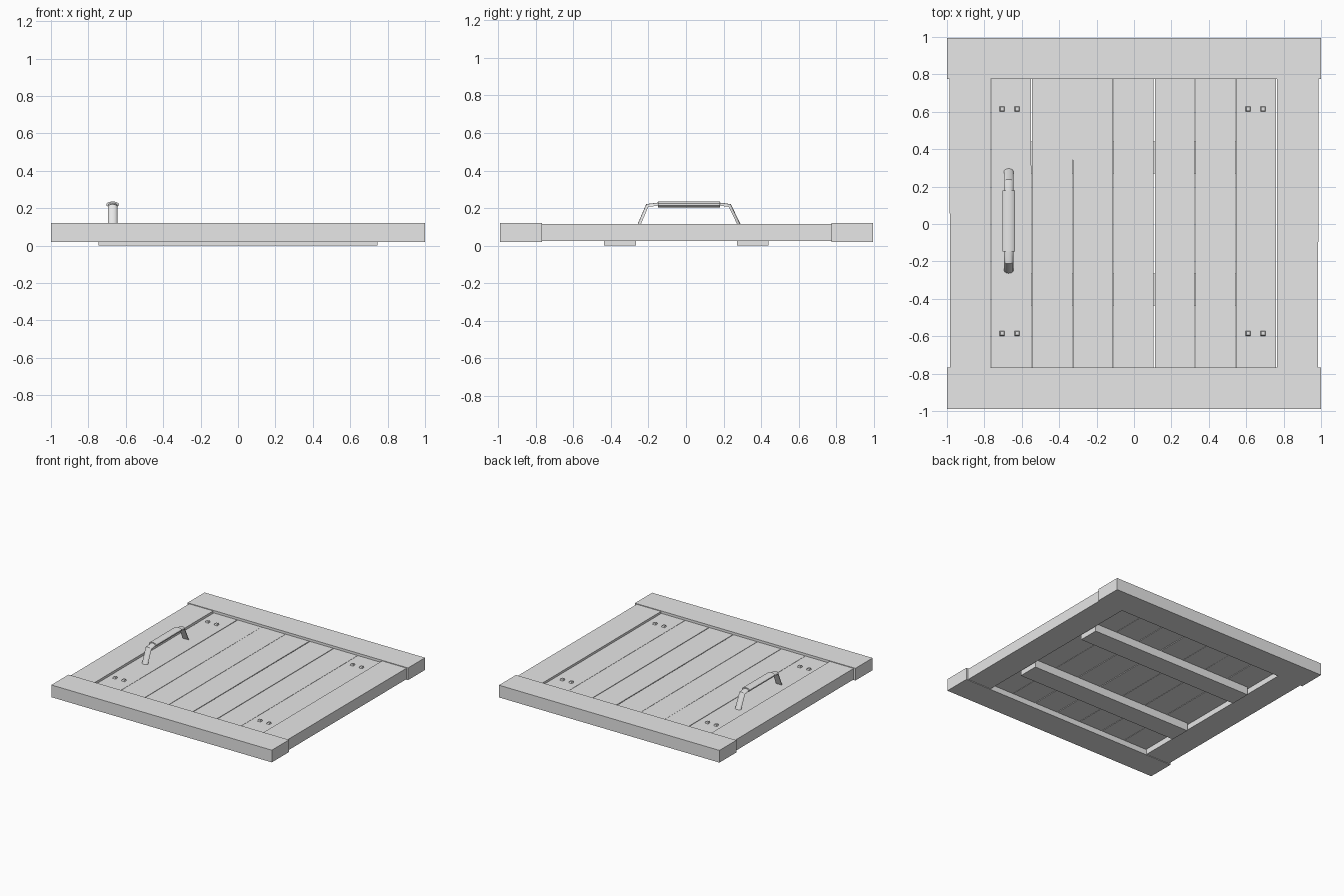
import bpy, bmesh, math, random
from mathutils import Vector

random.seed(4)
if "Cube" in bpy.data.objects:
    bpy.data.objects.remove(bpy.data.objects["Cube"])

grey = bpy.data.materials.new("plain_grey")
grey.use_nodes = True
grey.diffuse_color = (0.8, 0.8, 0.8, 1)
grey.node_tree.nodes["Principled BSDF"].inputs["Base Color"].default_value = (0.8, 0.8, 0.8, 1)


def finish(name, bm):
    bmesh.ops.recalc_face_normals(bm, faces=bm.faces)
    mesh = bpy.data.meshes.new(name)
    bm.to_mesh(mesh)
    bm.free()
    mesh.materials.append(grey)
    obj = bpy.data.objects.new(name, mesh)
    bpy.context.collection.objects.link(obj)
    return obj


def board(name, x, y, z, wobble=0.0, top_scale=1.0):
    """Box between the (low, high) limits, with slightly uneven corners."""
    bm = bmesh.new()
    bmesh.ops.create_cube(bm, size=1)
    for v in bm.verts:
        s = top_scale if v.co.z > 0 else 1
        v.co = [(lo + hi) / 2 + c * k * (hi - lo)
                for c, k, (lo, hi) in zip(v.co, (s, s, 1), (x, y, z))]
    # Shift each vertical corner edge as one, to keep sides upright
    for cx in x:
        for cy in y:
            shift = random.uniform(-wobble, wobble)
            for v in bm.verts:
                if abs(v.co.x - cx) < 0.01 and abs(v.co.y - cy) < 0.01 and wobble:
                    v.co.x += shift
    return finish(name, bm)


# Outer frame: end rails and slightly thinner side stiles
board("front_rail", (-1, 1), (-0.99, -0.767), (0.02, 0.12))
board("back_rail", (-1, 1), (0.775, 0.995), (0.02, 0.12))
board("right_stile", (-0.985, -0.767), (-0.767, 0.775), (0.025, 0.115), 0.002)
board("left_stile", (0.765, 0.985), (-0.767, 0.775), (0.025, 0.115), 0.002)

# Recessed planks with hairline gaps
count, start, end = 7, -0.765, 0.762
pitch = (end - start) / count
for i in range(count):
    x0 = start + i * pitch
    board(f"plank_{i + 1}", (x0 + 0.002, x0 + pitch - 0.002), (-0.768, 0.776),
          (0.065, 0.1), 0.002)

# Cross battens underneath
board("front_batten", (-0.745, 0.745), (-0.435, -0.265), (0, 0.066))
board("back_batten", (-0.745, 0.745), (0.27, 0.44), (0, 0.066))

# Raised square nail heads near the plank corners
for i, x in enumerate((-0.705, -0.625, 0.61, 0.69)):
    for side, y in (("front", -0.585), ("back", 0.615)):
        board(f"{side}_nail_{i + 1}", (x - 0.014, x + 0.014), (y - 0.014, y + 0.014),
              (0.098, 0.113), 0, 0.7)


def sweep(name, path, section, x):
    """Sweep a section (across, outward) along a path of (y, z) points."""
    bm = bmesh.new()
    pts = [Vector(p) for p in path]
    rings = []
    for i, p in enumerate(pts):
        a = (p - pts[i - 1]).normalized() if i else (pts[1] - p).normalized()
        b = (pts[i + 1] - p).normalized() if i < len(pts) - 1 else a
        t = (a + b).normalized()
        n = Vector((-t.y, t.x)) / max(t.dot(a), 0.5)
        rings.append([bm.verts.new((x + u, p.x + n.x * w, p.y + n.y * w)) for u, w in section])
    m = len(section)
    for r, s in zip(rings, rings[1:]):
        for k in range(m):
            bm.faces.new((r[k], r[(k + 1) % m], s[(k + 1) % m], s[k]))
    bm.faces.new(rings[0])
    bm.faces.new(rings[-1])
    return finish(name, bm)


# Pull handle: bent half-round bar with a thicker grip
handle_x = -0.67
bar = [(0.026 * math.cos(a), 0.016 * math.sin(a) - 0.006)
       for a in (math.pi * k / 6 for k in range(7))]
sweep("handle_bar", [(-0.255, 0.095), (-0.205, 0.212), (-0.15, 0.219),
                     (0.18, 0.219), (0.232, 0.212), (0.288, 0.095)], bar, handle_x)
grip = [(0.035 * math.cos(a), 0.017 * math.sin(a))
        for a in (math.tau * (k + 0.5) / 12 for k in range(12))]
sweep("handle_grip", [(-0.148, 0.219), (0.18, 0.219)], grip, handle_x)

# Smooth the handle while keeping its bends crisp
bpy.ops.object.select_all(action="DESELECT")
for name in ("handle_bar", "handle_grip"):
    bpy.data.objects[name].select_set(True)
bpy.context.view_layer.objects.active = bpy.data.objects["handle_grip"]
bpy.ops.object.shade_smooth_by_angle(angle=math.radians(40))
